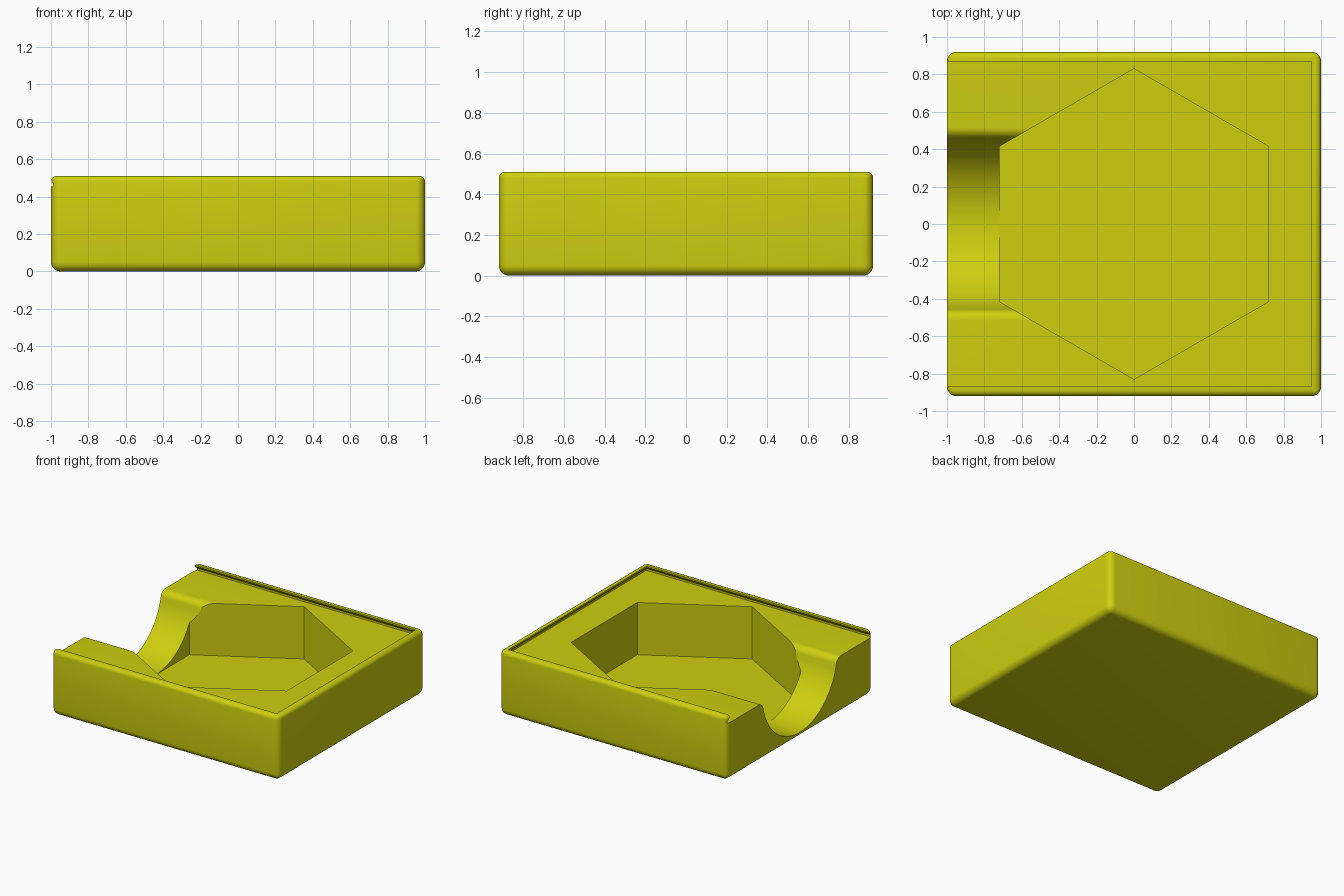
import bpy, bmesh
from math import sin, cos, pi, atan2, sqrt

if "Cube" in bpy.data.objects:
    bpy.data.objects.remove(bpy.data.objects["Cube"])

HX, HY, H = 1.0, 0.92, 0.51      # half width, half depth, height
FLOOR, PIT = 0.455, 0.04         # lid seat height, pocket floor height

yellow = bpy.data.materials.new("yellow_plastic")
yellow.use_nodes = True
yellow.diffuse_color = (0.62, 0.62, 0.005, 1)
yellow.node_tree.nodes["Principled BSDF"].inputs["Base Color"].default_value = (0.62, 0.62, 0.005, 1)


def loft(name, *rings):
    """Closed solid through rings of matching points."""
    bm = bmesh.new()
    loops = [[bm.verts.new(p) for p in ring] for ring in rings]
    n = len(loops[0])
    for a, b in zip(loops, loops[1:]):
        for i in range(n):
            j = (i + 1) % n
            bm.faces.new((a[i], a[j], b[j], b[i]))
    bm.faces.new(loops[0])
    bm.faces.new(loops[-1])
    bmesh.ops.recalc_face_normals(bm, faces=bm.faces)
    mesh = bpy.data.meshes.new(name)
    bm.to_mesh(mesh)
    bm.free()
    ob = bpy.data.objects.new(name, mesh)
    bpy.context.collection.objects.link(ob)
    mesh.materials.append(yellow)
    return ob


def rect(x0, x1, y, z):
    return [(x0, -y, z), (x1, -y, z), (x1, y, z), (x0, y, z)]


def apply(ob, mod):
    bpy.context.view_layer.objects.active = ob
    bpy.ops.object.modifier_apply(modifier=mod.name)


def carve(ob, cutter):
    cutter.hide_render = True
    mod = ob.modifiers.new("carve", 'BOOLEAN')
    mod.operation, mod.solver, mod.object = 'DIFFERENCE', 'EXACT', cutter
    apply(ob, mod)
    bpy.data.objects.remove(cutter)


# Rounded tray body, with a tighter radius along the top rim
body = loft("tray_body", rect(-HX, HX, HY, 0), rect(-HX, HX, HY, H))
weights = body.data.attributes.new("bevel_weight_edge", 'FLOAT', 'EDGE')
for e in body.data.edges:
    top = all(body.data.vertices[v].co.z > 0.1 for v in e.vertices)
    weights.data[e.index].value = 0.6 if top else 1.0
bevel = body.modifiers.new("round", 'BEVEL')
bevel.limit_method, bevel.width, bevel.segments = 'WEIGHT', 0.05, 6
apply(body, bevel)

# Sliding lid seat with undercut rails, open at one end
carve(body, loft("lid_groove",
                 rect(-1.2, 0.98, 0.90, FLOOR),
                 rect(-1.2, 0.98, 0.90, FLOOR + 0.015),
                 rect(-1.2, 0.95, 0.87, H - 0.012),
                 rect(-1.2, 0.95, 0.87, 0.7)))

# Hexagonal pocket
hexagon = [(0.83 * sin(k * pi / 3), 0.83 * cos(k * pi / 3)) for k in range(6)]
carve(body, loft("hex_pocket", *[[(x, y, z) for x, y in hexagon] for z in (PIT, 0.7)]))

# Round finger channel with filleted shoulders
R, F = 0.47, 0.06
zc = PIT + 0.002 + R
zf = FLOOR - F
yf = sqrt((R + F) ** 2 - (zc - zf) ** 2)
tilt = atan2(zf - zc, yf)
half = []
for k in range(1, 21):
    a = -pi / 2 + (tilt + pi / 2) * k / 20
    half.append((R * cos(a), zc + R * sin(a)))
for k in range(1, 9):
    a = tilt + pi + (pi / 2 - tilt - pi) * k / 8
    half.append((yf + F * cos(a), zf + F * sin(a)))
half.append((yf, 0.7))
profile = [(-y, z) for y, z in reversed(half)] + [(0, zc - R)] + half
carve(body, loft("finger_channel", *[[(x, y, z) for y, z in profile] for x in (-1.2, -0.5)]))

# Smooth shading on the rounded parts
bpy.ops.object.select_all(action='DESELECT')
body.select_set(True)
bpy.context.view_layer.objects.active = body
bpy.ops.object.shade_smooth_by_angle(angle=pi / 6)
